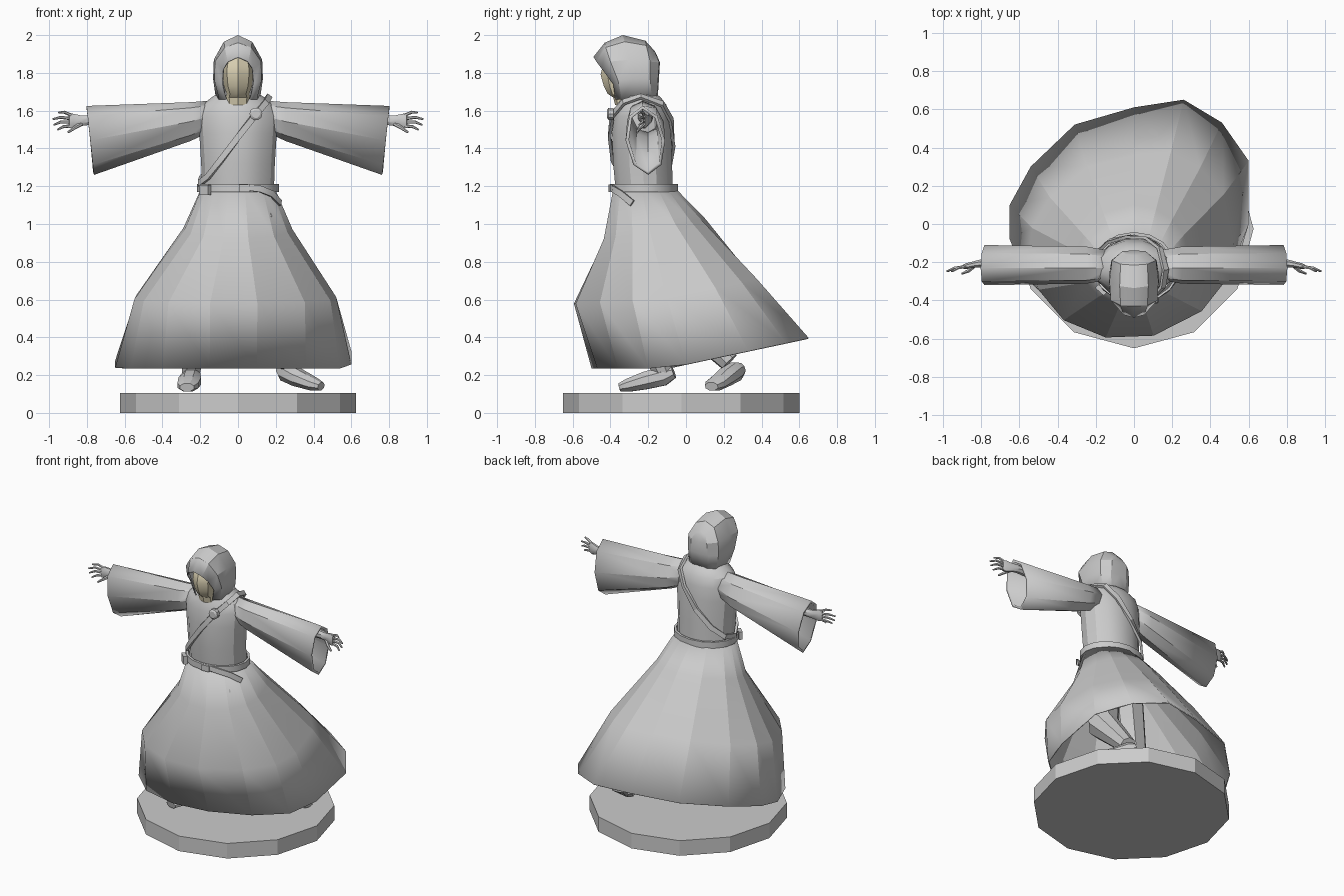
import bpy, bmesh
from math import sin, cos, pi, atan2, radians
from mathutils import Vector as V

if "Cube" in bpy.data.objects:
    bpy.data.objects.remove(bpy.data.objects["Cube"])


def make(name, verts, faces, smooth=True, thick=0, mirror=False):
    me = bpy.data.meshes.new(name)
    me.from_pydata([tuple(v) for v in verts], [], faces)
    bm = bmesh.new()
    bm.from_mesh(me)
    bmesh.ops.remove_doubles(bm, verts=bm.verts, dist=0.0005)
    bmesh.ops.recalc_face_normals(bm, faces=bm.faces)
    bm.to_mesh(me)
    bm.free()
    if smooth:
        me.polygons.foreach_set("use_smooth", [True] * len(me.polygons))
        me.set_sharp_from_angle(angle=radians(28))
    ob = bpy.data.objects.new(name, me)
    bpy.context.collection.objects.link(ob)
    if mirror:
        ob.modifiers.new("mirror", 'MIRROR').use_clip = True
    if thick:
        s = ob.modifiers.new("cloth", 'SOLIDIFY')
        s.thickness, s.offset = thick, -1
    return ob


def loft(name, rings, caps=True, closed=True, loop=False, **kw):
    n, m = len(rings[0]), len(rings)
    verts = [p for r in rings for p in r]
    faces = [(i % m * n + j, i % m * n + (j + 1) % n,
              (i + 1) % m * n + (j + 1) % n, (i + 1) % m * n + j)
             for i in range(m if loop else m - 1) for j in range(n if closed else n - 1)]
    if caps and closed and not loop:
        faces += [tuple(range(n)), tuple(range((m - 1) * n, m * n))]
    return make(name, verts, faces, **kw)


def oval(c, a, b, n, off=0.0):
    return [V(c) + V(a) * cos(2 * pi * i / n + off) + V(b) * sin(2 * pi * i / n + off) for i in range(n)]


def frames(pts, loop):
    m = len(pts)
    for i in range(m):
        a = pts[(i - 1) % m] if loop else pts[max(i - 1, 0)]
        b = pts[(i + 1) % m] if loop else pts[min(i + 1, m - 1)]
        yield pts[i], (b - a).normalized()


def tube(name, pts, radii, n=8, up=(0, 0, 1)):
    rings = []
    for (p, t), (w, h) in zip(frames([V(p) for p in pts], False), radii):
        side = t.cross(V(up)).normalized()
        rings.append(oval(p, side * w, side.cross(t) * h, n, pi / n))
    return loft(name, rings)


def band(name, pts, width, thick, loop=True):
    rings = []
    for p, t in frames([V(p) for p in pts], loop):
        out = V((p.x, p.y + 0.22, max(0, p.z - 1.6) * 3))
        out = (out - t * out.dot(t)).normalized() * thick / 2
        w = t.cross(out).normalized() * width / 2
        rings.append([p + out + w, p + out - w, p - out - w, p - out + w])
    return loft(name, rings, loop=loop)


# round base
loft("base", [oval((0, -.025, z), (.625, 0, 0), (0, .625, 0), 12) for z in (0, .105)], smooth=False)

# wide skirt, swept towards the back, bulging at front and sides
hem = [(.60, 0), (.60, .33), (.46, .53), (.26, .65), (0, .61), (-.31, .52), (-.54, .30), (-.65, .10),
       (-.65, -.08), (-.57, -.28), (-.40, -.44), (-.15, -.50), (.10, -.47), (.36, -.36), (.54, -.20)]
ang = [atan2(y - .05, x) for x, y in hem]


def skirt_ring(cx, cy, rx, ry, z, tilt):
    return [V((cx + rx * cos(a), cy + ry * sin(a), z + tilt * sin(a))) for a in ang]


hip_ring = skirt_ring(0, -.17, .29, .27, .975, .055)
hem_ring = [V((x, y, .235 + max(0, y + .1) * .215)) for x, y in hem]
mid_ring = [(p + q) / 2 + V((cos(a), sin(a), 0)) * (.07 - .065 * sin(a))
            for p, q, a in zip(hip_ring, hem_ring, ang)]
skirt = loft("skirt", [skirt_ring(0, -.222, .195, .165, 1.19, 0), hip_ring, mid_ring, hem_ring],
             caps=False, thick=.008)
# keep the long pleat edges crisp, blend across the rings
for e in skirt.data.edges:
    a, b = (skirt.data.vertices[i].co for i in e.vertices)
    e.use_edge_sharp = abs(a.z - b.z) > .1

# torso and shoulders
loft("torso", [oval((0, y, z), (rx, 0, 0), (0, ry, 0), 14) for z, y, rx, ry in
               [(1.17, -.22, .19, .155), (1.32, -.23, .195, .16), (1.48, -.235, .205, .16),
                (1.57, -.235, .21, .15), (1.63, -.235, .19, .135), (1.67, -.24, .14, .11),
                (1.70, -.26, .095, .09)]])

# hood: half arches from brim to back, mirrored
arches = [[(.065, -.375, 1.66), (.085, -.385, 1.74), (.08, -.445, 1.82), (.055, -.475, 1.86), (0, -.49, 1.885)],
          [(.10, -.34, 1.66), (.125, -.36, 1.76), (.122, -.40, 1.86), (.07, -.425, 1.935), (0, -.43, 1.96)],
          [(.115, -.26, 1.65), (.132, -.28, 1.77), (.128, -.30, 1.87), (.075, -.325, 1.965), (0, -.335, 2.0)],
          [(.10, -.18, 1.66), (.118, -.19, 1.77), (.115, -.19, 1.86), (.07, -.21, 1.945), (0, -.215, 1.97)],
          [(.055, -.155, 1.66), (.065, -.148, 1.77), (.06, -.142, 1.855), (.04, -.16, 1.90), (0, -.165, 1.915)],
          [(0, -.15, 1.66), (0, -.143, 1.77), (0, -.138, 1.855), (0, -.155, 1.895), (0, -.165, 1.915)]]
loft("hood", arches, closed=False, mirror=True, thick=.008)

# face
face = loft("face", [oval((0, -.33, z), (rx, 0, 0), (0, ry, 0), 8, pi / 2) for z, rx, ry in
                     [(1.63, .062, .045), (1.67, .066, .055), (1.69, .06, .085), (1.73, .075, .105),
                      (1.79, .082, .122), (1.84, .08, .11), (1.89, .055, .07)]])
skin = bpy.data.materials.new("skin")
skin.diffuse_color = (.72, .65, .46, 1)
skin.use_nodes = True
skin.node_tree.nodes["Principled BSDF"].inputs["Base Color"].default_value = skin.diffuse_color
face.data.materials.append(skin)

for s, side in ((1, "left"), (-1, "right")):
    # hanging sleeve, slanted at the cuff
    rings = []
    for x, ztop, zbot, ry, slant in [(.12, 1.655, 1.50, .075, 0), (.25, 1.645, 1.44, .097, 0),
                                     (.782, 1.625, 1.26, .105, .02)]:
        rings.append(oval((s * x, -.215, (ztop + zbot) / 2), (0, ry, 0),
                          (s * slant, -.015, (ztop - zbot) / 2), 8))
    loft(side + "_sleeve", rings, caps=False, thick=.018)
    # arm and palm
    tube(side + "_arm", [(s * .18, -.215, 1.58), (s * .5, -.215, 1.565), (s * .79, -.205, 1.55),
                         (s * .83, -.21, 1.547), (s * .875, -.22, 1.545), (s * .895, -.225, 1.545)],
         [(.045, .045), (.04, .04), (.028, .024), (.03, .018), (.042, .016), (.038, .012)], up=(0, 1, 0))
    # fingers and thumb
    for k, (z0, x1, z1, x2, z2) in enumerate([(1.575, .92, 1.592, .95, 1.59), (1.557, .94, 1.565, .98, 1.555),
                                              (1.54, .94, 1.54, .975, 1.525), (1.52, .925, 1.515, .955, 1.50)]):
        tube(f"{side}_finger_{k + 1}", [(s * .88, -.222, z0), (s * x1, -.23, z1), (s * x2, -.248, z2)],
             [(.009, .009), (.008, .008), (.005, .005)], 6)
    tube(side + "_thumb", [(s * .83, -.215, 1.53), (s * .865, -.245, 1.51), (s * .90, -.26, 1.485)],
         [(.012, .012), (.01, .01), (.006, .006)], 6)

# legs and shoes in a striding pose
for side, hip, knee, ankle, shoe in [
    ("right", (-.09, -.2, .98), (-.21, -.27, .56), (-.25, -.12, .21),
     [(-.235, -.065, .215), (-.245, -.12, .195), (-.255, -.22, .17), (-.265, -.31, .145), (-.27, -.35, .135)]),
    ("left", (.09, -.2, .98), (.20, -.06, .56), (.245, .23, .27),
     [(.225, .295, .235), (.25, .265, .22), (.315, .205, .187), (.40, .155, .152), (.44, .135, .14)])]:
    tube(side + "_leg", [hip, knee, ankle], [(.12, .12), (.10, .10), (.05, .055)], 8, (0, 1, 0))
    tube(side + "_shoe", shoe, [(.03, .033), (.05, .055), (.065, .05), (.06, .037), (.04, .024)])

# belt with buckle, hanging tail and side pouch
band("belt", [p for p in oval((0, -.222, 1.19), (.208, 0, 0), (0, .172, 0), 16)], .042, .016)
band("belt_tail", [(.05, -.395, 1.195), (.12, -.385, 1.185), (.18, -.345, 1.16), (.225, -.285, 1.11)],
     .034, .012, False)
band("belt_tail_tip", [(.168, -.335, 1.07), (.176, -.345, 1.035)], .012, .012, False)
band("buckle", [(.005, -.40, 1.19), (.06, -.397, 1.19)], .04, .02, False)
band("pouch", [(-.195, -.325, 1.18), (-.15, -.365, 1.18)], .055, .025, False)

# shoulder strap around the body, with round clasp
band("strap", [(.165, -.24, 1.675), (.15, -.33, 1.645), (.09, -.392, 1.575), (0, -.405, 1.46), (-.09, -.385, 1.34),
               (-.16, -.335, 1.25), (-.205, -.25, 1.215), (-.195, -.15, 1.24), (-.13, -.09, 1.31),
               (-.03, -.066, 1.42), (.07, -.078, 1.55), (.135, -.125, 1.635)], .032, .016)
loft("clasp", [oval((.095, y, 1.583), (r, 0, 0), (0, 0, r), 10)
               for y, r in [(-.385, .034), (-.41, .034), (-.418, .022)]])
